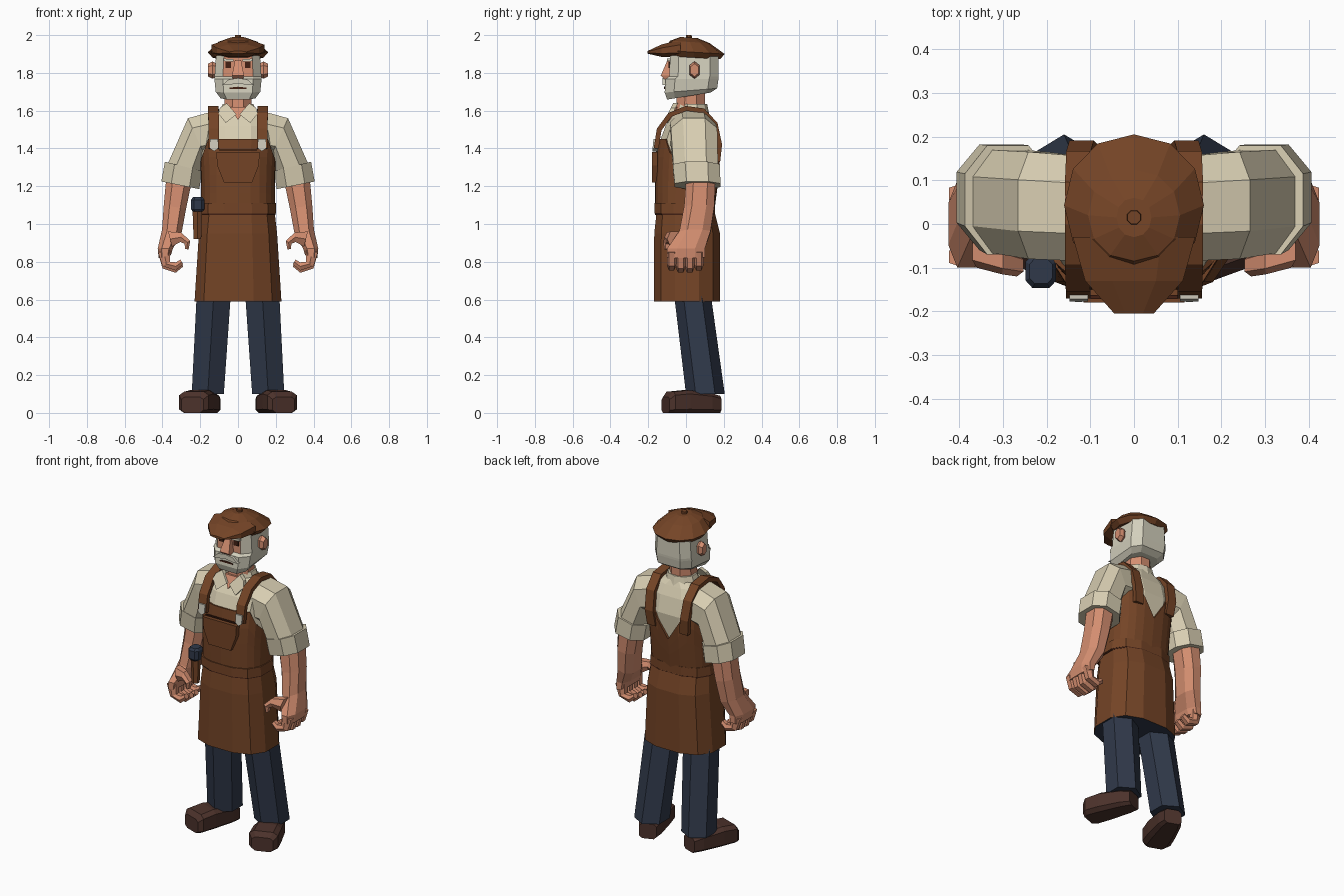
import bpy, bmesh, math
from mathutils import Vector as V

if "Cube" in bpy.data.objects:
    bpy.data.objects.remove(bpy.data.objects["Cube"])

def mat(name, r, g, b):
    m = bpy.data.materials.new(name)
    m.diffuse_color = [((c / 255 + .055) / 1.055) ** 2.4 for c in (r, g, b)] + [1]
    m.use_nodes = True
    m.node_tree.nodes["Principled BSDF"].inputs["Base Color"].default_value = m.diffuse_color
    return m

BROWN = mat("leather_brown", 116, 68, 38)
SHIRT = mat("cream_cloth", 216, 206, 178)
SKIN = mat("skin", 212, 142, 112)
NAVY = mat("navy_denim", 48, 57, 74)
SHOE = mat("dark_shoe_leather", 76, 50, 43)
HAIR = mat("grey_hair", 211, 207, 188)
DARK = mat("dark_brown", 66, 32, 20)
METAL = mat("pale_metal", 205, 201, 186)

def mesh(name, verts, faces, *mats):
    bm = bmesh.new()
    vs = [bm.verts.new(v) for v in verts]
    for f in faces:
        bm.faces.new([vs[i] for i in f])
    bmesh.ops.recalc_face_normals(bm, faces=bm.faces)
    me = bpy.data.meshes.new(name)
    bm.to_mesh(me)
    bm.free()
    for m in mats:
        me.materials.append(m)
    ob = bpy.data.objects.new(name, me)
    bpy.context.collection.objects.link(ob)
    return ob

def loft(name, rings, *mats):
    n = len(rings[0])
    faces = [(k * n + i, k * n + (i + 1) % n, (k + 1) * n + (i + 1) % n, (k + 1) * n + i)
             for k in range(len(rings) - 1) for i in range(n)]
    faces += [tuple(range(n)), tuple(range((len(rings) - 1) * n, len(rings) * n))]
    return mesh(name, [p for r in rings for p in r], faces, *mats)

def sgnpow(a, p):
    return math.copysign(abs(a) ** (2 / p), a)

def ring(c, u, v, n=8, p=2, off=.5):
    """Superellipse section around c, spanned by half axes u and v."""
    pts = [(sgnpow(math.cos(2 * math.pi * (i + off) / n), p),
            sgnpow(math.sin(2 * math.pi * (i + off) / n), p)) for i in range(n)]
    mx, my = max(abs(a) for a, b in pts), max(abs(b) for a, b in pts)
    return [V(c) + V(u) * (a / mx) + V(v) * (b / my) for a, b in pts]

def flat(z, rx, y0, y1, cx=0, n=8, p=2, off=.5, tilt=0):
    """Level section with width rx and depth y0..y1; tilt lifts z along y."""
    h = (y1 - y0) / 2
    return ring((cx, (y0 + y1) / 2, z + tilt * (y0 + y1) / 2), (rx, 0, 0), (0, h, tilt * h), n, p, off)

def limb(name, s, secs, m, n=8, p=2.4):
    """Sections: outer x, z, inner x, z, y0, y1; mirrored with s."""
    rings = []
    for xo, zo, xi, zi, y0, y1 in secs:
        o, i = V((s * xo, 0, zo)), V((s * xi, 0, zi))
        rings.append(ring((o + i) / 2 + V((0, (y0 + y1) / 2, 0)), (o - i) / 2,
                          (0, (y1 - y0) / 2, 0), n, p))
    return loft(name, rings, m)

def plate(name, pts, y, t, m, k=0, s=1):
    """Prism of an x-z outline, front at y (sloped by k per z), thickness t."""
    z0 = pts[0][1]
    return loft(name, [[V((s * x, y + d + k * (z - z0), z)) for x, z in pts] for d in (0, t)], m)

# apron skirt, navy seen underneath
skirt = loft("apron_skirt", [flat(z, rx, a, b, n=12, p=2.6) for z, rx, a, b in
             ((.59, .23, -.17, .18), (.95, .207, -.168, .18), (1.07, .193, -.155, .15))], BROWN, NAVY)
for f in skirt.data.polygons:
    f.material_index = int(f.normal.z < -.9)
loft("apron_belt", [flat(z, rx, a, b, n=12, p=2.6) for z, rx, a, b in
     ((1.055, .202, -.167, .153), (1.11, .2, -.167, .153))], BROWN)
loft("belt_seam", [flat(z, .199, -.163, .154, n=12, p=2.6) for z in (1.048, 1.056)], DARK)

# shirt body
T = [(1.06, .185, -.15, .135), (1.25, .185, -.152, .16), (1.42, .195, -.145, .175),
     (1.52, .20, -.108, .15), (1.575, .15, -.07, .125), (1.605, .085, -.055, .11)]
loft("shirt_body", [flat(*t, n=12, p=2.5) for t in T], SHIRT)

def lerp(table, x):
    for a, b in zip(table, table[1:]):
        if x <= b[0]:
            f = (x - a[0]) / (b[0] - a[0])
            return [p + (q - p) * f for p, q in zip(a[1:], b[1:])]
    return table[-1][1:]

# apron bib: a shell on the shirt with its top edge set by the angle from the front
EDGE = [(0, 1.45), (45, 1.45), (60, 1.38), (90, 1.3), (115, 1.36), (140, 1.47), (152, 1.47), (180, 1.27)]
N, ROWS = 24, 4
verts = []
for k in range(ROWS + 1):
    for i in range(N):
        a = 360 * i / N
        top = lerp(EDGE, min(a, 360 - a))[0]
        z = 1.07 + (top - 1.07) * k / ROWS
        rx, y0, y1 = lerp(T, z)
        x = (rx + .012) * sgnpow(math.sin(math.radians(a)), 2.5)
        y = (y0 + y1) / 2 - ((y1 - y0) / 2 + .014) * sgnpow(math.cos(math.radians(a)), 2.5)
        verts.append((x, y, z))
bib = mesh("apron_bib", verts, [(k * N + i, k * N + (i + 1) % N, (k + 1) * N + (i + 1) % N, (k + 1) * N + i)
                                for k in range(ROWS) for i in range(N)], BROWN)
sol = bib.modifiers.new("thickness", "SOLIDIFY")
sol.thickness = .014
plate("bib_pocket", [(-.115, 1.38), (.115, 1.38), (.11, 1.31), (.075, 1.22), (-.075, 1.22), (-.11, 1.31)],
      -.18, .03, BROWN)
plate("pocket_flap_seam", [(-.1, 1.395), (.1, 1.395), (.1, 1.388), (-.1, 1.388)], -.172, .009, DARK)

# head: hair and beard, with the skin on the front facet
head = loft("head", [flat(z, rx, a, b, p=4, tilt=t) for z, rx, a, b, t in
            ((1.675, .092, -.1, .13, .16), (1.705, .118, -.113, .165, .08), (1.768, .125, -.108, .172, 0),
             (1.782, .124, -.088, .173, 0), (1.91, .115, -.084, .172, 0))], HAIR, SKIN)
for f in head.data.polygons:
    if f.normal.y < -.75 and f.center.z > 1.77:
        f.material_index = 1
loft("neck", [flat(1.55, .075, -.06, .1), flat(1.71, .07, -.045, .1)], SKIN)
loft("nose", [flat(z, rx, a, -.07, n=4, p=2) for z, rx, a in
              ((1.765, .026, -.112), (1.785, .032, -.134), (1.868, .016, -.098))], SKIN)
plate("mouth", [(-.045, 1.722), (0, 1.727), (.045, 1.722), (.045, 1.716), (-.045, 1.716)], -.116, .008, DARK)

# flat cap: crown, peak, button
loft("cap_crown", [flat(z, r, a, b, n=12, p=2.1, off=0, tilt=-.06) for z, r, a, b in
     ((1.883, .135, -.1, .18), (1.912, .16, -.12, .205), (1.965, .105, -.085, .125), (1.988, .04, -.03, .06))], BROWN)
loft("cap_peak", [ring((0, y, (a + b) / 2), (w, 0, 0), (0, 0, (b - a) / 2), 8, 2.2) for y, w, a, b in
     ((-.205, .045, 1.902, 1.915), (-.13, .112, 1.885, 1.95), (-.03, .14, 1.88, 1.975))], BROWN)
loft("cap_button", [flat(1.97, .018, -.003, .033), flat(2.0, .015, 0, .03)], BROWN)

# tool in its holster on one hip
loft("tool_holster", [flat(z, r, -.105 - r, -.105 + r, -.215, 6) for z, r in ((.92, .02), (1.08, .026))], BROWN)
loft("tool_handle", [flat(z, r, -.108 - r * 1.1, -.108 + r * 1.1, -.213, 8, 3) for z, r in
     ((1.065, .026), (1.078, .035), (1.128, .035), (1.142, .026))], NAVY)

# mirrored parts
for s, side in ((1, "left"), (-1, "right")):
    loft(side + "_trouser_leg", [flat(z, w, a, b, s * x, 6, 2, 0.5) for z, x, w, a, b in
         ((.1, .16, .085, 0, .205), (.6, .13, .09, -.06, .135), (.8, .12, .09, -.085, .1))], NAVY)

    # shoe turned outwards
    ca, sa = math.cos(math.radians(20)), math.sin(math.radians(20))
    loft(side + "_shoe", [ring((s * (.17 - sa * y), .09 + ca * y, h / 2), (s * ca * w, sa * w, 0),
                               (0, 0, h / 2), 8, 4.5) for y, w, h in
         ((.085, .05, .09), (.03, .066, .105), (-.1, .08, .12), (-.185, .083, .112), (-.21, .062, .085))], SHOE)

    # sleeve, rolled cuff, forearm
    limb(side + "_sleeve", s, [(.12, 1.6, .12, 1.36, -.085, .155), (.265, 1.56, .175, 1.36, -.08, .165),
                               (.38, 1.3, .21, 1.25, -.065, .17)], SHIRT)
    limb(side + "_cuff", s, [(.387, 1.33, .19, 1.28, -.07, .18), (.406, 1.225, .205, 1.185, -.06, .182)], SHIRT)
    limb(side + "_forearm", s, [(.38, 1.24, .25, 1.2, 0, .155), (.393, 1.1, .275, 1.08, -.01, .15),
                                (.402, .97, .3, .945, -.035, .13), (.425, .87, .345, .87, -.1, .1),
                                (.42, .82, .355, .835, -.1, .1)], SKIN)
    # curled fingers and thumb
    for i in range(4):
        y = -.1 + i * .048
        d = .012 * (i in (0, 3))
        limb(f"{side}_finger_{i + 1}", s, [(.423, .85, .36, .86, y, y + .05),
             (.40, .765 + d, .36, .8, y, y + .05), (.33, .742 + d, .328, .785 + d, y, y + .047),
             (.29, .775 + d, .305, .8 + d, y + .005, y + .042)], SKIN, 6)
    limb(side + "_thumb", s, [(.37, .96, .35, .88, -.1, -.02), (.3, .955, .305, .905, -.115, -.055),
                              (.253, .91, .283, .895, -.12, -.07), (.262, .865, .28, .868, -.115, -.08)], SKIN, 6)

    # shoulder strap following the chest, shoulder and back
    path = [V(p) for p in ((.128, -.158, 1.4), (.128, -.142, 1.5), (.13, -.085, 1.578), (.13, 0, 1.612),
                           (.13, .09, 1.6), (.127, .155, 1.53), (.12, .178, 1.42), (.11, .168, 1.33))]
    rings = []
    for i, p in enumerate(path):
        t = (path[min(i + 1, 7)] - path[max(i - 1, 0)]).normalized()
        rings.append(ring((s * p.x, p.y, p.z), (s * .028, 0, 0), V((0, -t.z, t.y)) * .013, 4))
    loft(side + "_apron_strap", rings, BROWN)
    plate(side + "_strap_buckle", [(.105, 1.45), (.148, 1.45), (.148, 1.4), (.127, 1.385), (.105, 1.4)],
          -.172, .03, METAL, .1, s)

    # collar
    plate(side + "_collar_flap", [(.008, 1.58), (.06, 1.64), (.095, 1.615), (.105, 1.585), (.065, 1.535)],
          -.098, .025, SHIRT, .5, s)
    plate(side + "_open_neck", [(0, 1.55), (.045, 1.62), (0, 1.62)], -.1, .02, SKIN, .5, s)

    # face details
    loft(side + "_ear", [ring((s * x, .045, 1.815), (0, h * .6, 0), (0, 0, h), 6, 2.2) for x, h in
                         ((.11, .032), (.135, .046), (.158, .034))], SKIN)
    plate(side + "_eye", [(.036, 1.827), (.066, 1.827), (.066, 1.857), (.036, 1.857)], -.093, .009, DARK, 0, s)
    plate(side + "_eyebrow", [(.024, 1.86), (.078, 1.862), (.078, 1.876), (.024, 1.872)], -.1, .02, HAIR, 0, s)
    plate(side + "_moustache", [(0, 1.772), (.05, 1.765), (.085, 1.735), (.04, 1.738), (0, 1.745)],
          -.124, .03, HAIR, 0, s)

# collar band round the neck
loft("collar_band", [flat(1.57, .105, -.06, .125, n=10), flat(1.635, .082, -.045, .112, n=10)], SHIRT)
